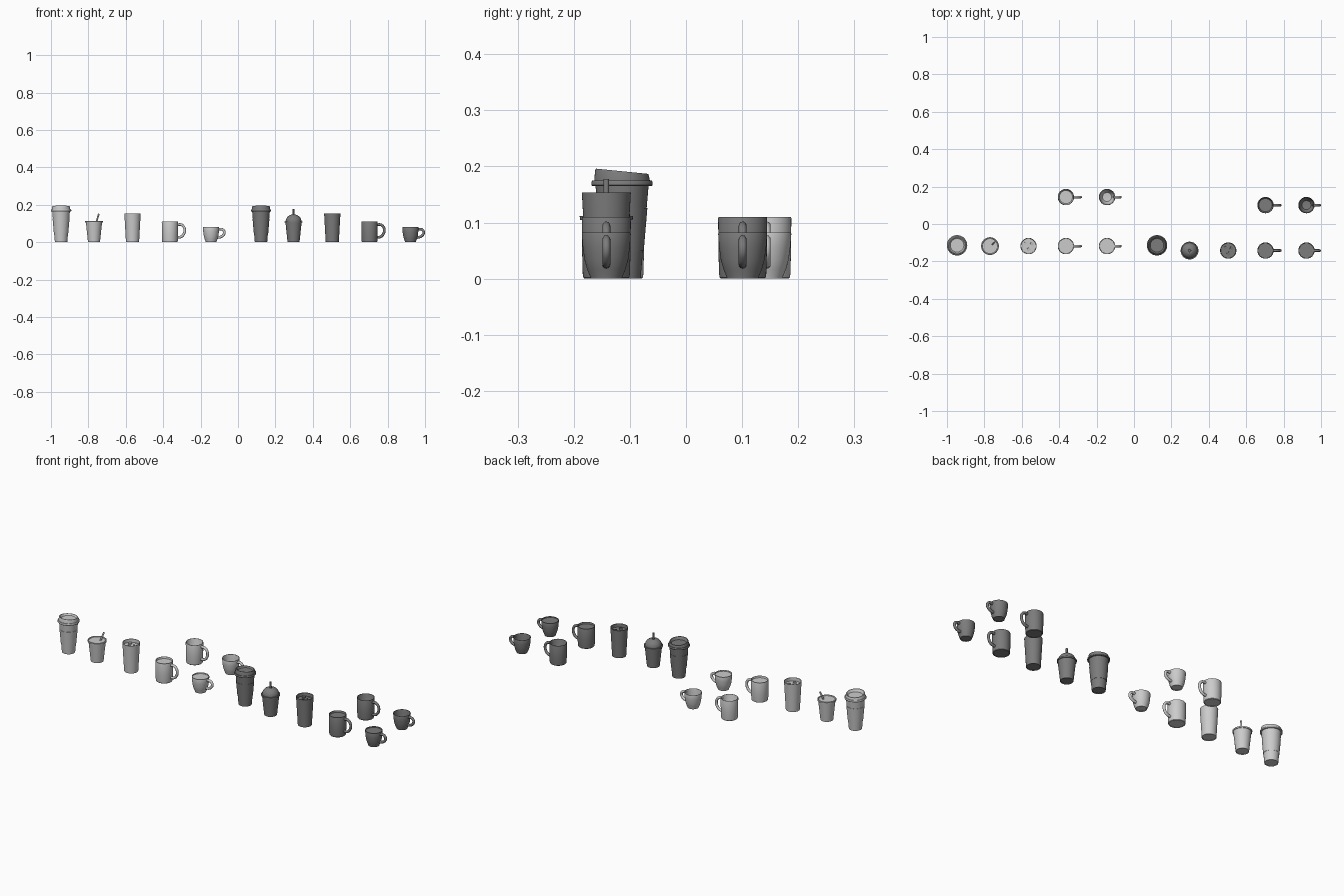
import bpy, bmesh, math
from mathutils import Vector, Matrix

if "Cube" in bpy.data.objects:
    bpy.data.objects.remove(bpy.data.objects["Cube"])

SEG = 48
dark = bpy.data.materials.new("dark_grey")
dark.diffuse_color = (0.2, 0.2, 0.2, 1)
dark.use_nodes = True
dark.node_tree.nodes["Principled BSDF"].inputs["Base Color"].default_value = dark.diffuse_color


def finish(ob, loc, mat, angle=35):
    ob.location = loc
    if mat:
        ob.data.materials.append(mat)
    bpy.ops.object.select_all(action='DESELECT')
    ob.select_set(True)
    bpy.context.view_layer.objects.active = ob
    bpy.ops.object.shade_smooth_by_angle(angle=math.radians(angle))
    return ob


def revolve(name, profile, loc, mat, closed=False):
    """Spin an (r, z) profile round the z axis."""
    bm = bmesh.new()
    pts = [bm.verts.new((r, 0, z)) for r, z in profile]
    pairs = list(zip(pts, pts[1:])) + ([(pts[-1], pts[0])] if closed else [])
    edges = [bm.edges.new(p) for p in pairs]
    bmesh.ops.spin(bm, geom=pts + edges, cent=(0, 0, 0), axis=(0, 0, 1),
                   angle=2 * math.pi, steps=SEG)
    bmesh.ops.remove_doubles(bm, verts=bm.verts, dist=1e-5)
    bmesh.ops.recalc_face_normals(bm, faces=bm.faces)
    me = bpy.data.meshes.new(name)
    bm.to_mesh(me)
    bm.free()
    ob = bpy.data.objects.new(name, me)
    bpy.context.collection.objects.link(ob)
    return finish(ob, loc, mat)


def tube(name, points, radius, loc, mat):
    """Round tube along a smooth path."""
    cu = bpy.data.curves.new(name, 'CURVE')
    cu.dimensions = '3D'
    cu.bevel_depth, cu.bevel_resolution, cu.resolution_u = radius, 4, 8
    cu.use_fill_caps = True
    sp = cu.splines.new('BEZIER')
    sp.bezier_points.add(len(points) - 1)
    for bp, p in zip(sp.bezier_points, points):
        bp.co = p
        bp.handle_left_type = bp.handle_right_type = 'AUTO'
    tmp = bpy.data.objects.new(name + "_path", cu)
    bpy.context.collection.objects.link(tmp)
    bpy.context.view_layer.update()
    me = bpy.data.meshes.new_from_object(tmp.evaluated_get(bpy.context.evaluated_depsgraph_get()))
    bpy.data.objects.remove(tmp)
    ob = bpy.data.objects.new(name, me)
    bpy.context.collection.objects.link(ob)
    return finish(ob, loc, mat)


def travel_cup(tag, loc, mat):
    revolve(tag + "_travel_cup", [(0, .003), (.030, .003), (.031, 0), (.033, 0), (.0475, .168),
                                  (.0455, .168), (.032, .006), (0, .006)], loc, mat)
    # cardboard sleeve
    revolve(tag + "_sleeve", [(.0373, .05), (.0387, .05), (.0452, .126), (.0438, .126)], loc, mat, True)
    # drinking lid, higher at the front
    lid = revolve(tag + "_travel_lid", [(.047, .165), (.053, .165), (.0545, .167), (.0545, .172),
                                        (.053, .175), (.0495, .175), (.048, .188), (.0465, .1915),
                                        (.043, .1915), (.040, .188), (.036, .181), (0, .181)], loc, mat)
    for v in lid.data.vertices:
        if v.co.z > .183:
            v.co.z -= v.co.y * .1


def cold_cup(tag, loc, mat):
    revolve(tag + "_cold_cup", [(0, .003), (.029, .003), (.030, 0), (.032, 0), (.0435, .109),
                                (.042, .109), (.031, .005), (0, .005)], loc, mat)


def flat_lid(tag, loc, mat):
    revolve(tag + "_flat_lid", [(.0435, .105), (.047, .105), (.0475, .112), (.045, .114),
                                (.042, .114), (.040, .110), (0, .110)], loc, mat)
    tube(tag + "_straw", [(.004, .003, .07), (.016, .012, .118), (.020, .016, .132),
                          (.026, .022, .151)], .0045, loc, mat)


def dome_lid(tag, loc, mat):
    dome = [(.042 * math.cos(a), .112 + .037 * math.sin(a))
            for a in (math.radians(d) for d in range(0, 80, 8))]
    revolve(tag + "_dome_lid", [(.0435, .105), (.047, .105), (.0475, .112)] + dome +
            [(.007, .146)], loc, mat)
    tube(tag + "_straw", [(0, 0, .06), (0, 0, .12), (0, 0, .178)], .0052, loc, mat)


def tumbler(tag, loc, mat):
    revolve(tag + "_tumbler", [(0, .003), (.032, .003), (.033, 0), (.035, 0), (.0437, .154),
                               (.041, .154), (.033, .006), (0, .006)], loc, mat)
    revolve(tag + "_tumbler_drink", [(.0398, .136), (0, .136)], loc, mat)
    # ice cubes floating in the drink
    for i, (x, y, rot) in enumerate([(-.016, .014, 20), (.017, .013, 65), (.001, -.017, 40)]):
        bpy.ops.mesh.primitive_cube_add(size=.016)
        ob = bpy.context.object
        ob.name = f"{tag}_ice_cube_{i + 1}"
        ob.data.transform(Matrix.Rotation(math.radians(rot), 4, Vector((.2, .1, 1))))
        finish(ob, Vector(loc) + Vector((x, y, .134)), mat)


def handled_cup(name, outer, inner, grip, fill, loc, mat):
    revolve(name, outer + inner, loc, mat)
    tube(name + "_handle", [(x, 0, z) for x, z in grip], .007, loc, mat)
    if fill:
        revolve(name + "_drink", [(.0405, fill), (0, fill)], loc, mat)


def mug(tag, loc, mat, full):
    handled_cup(tag + "_mug",
                [(0, .002), (.036, .002), (.037, 0), (.039, 0), (.041, .002), (.042, .008),
                 (.0432, .05), (.0437, .108), (.043, .110)],
                [(.041, .110), (.040, .108), (.039, .012), (.035, .006), (0, .006)],
                [(.039, .094), (.062, .093), (.076, .079), (.079, .062), (.074, .044),
                 (.061, .030), (.038, .025)], .100 if full else 0, loc, mat)


def small_cup(tag, loc, mat, full):
    handled_cup(tag + "_small_cup",
                [(0, .002), (.024, .002), (.025, 0), (.028, 0), (.0285, .003), (.034, .016),
                 (.039, .034), (.042, .056), (.0437, .080), (.043, .082)],
                [(.041, .082), (.040, .078), (.039, .056), (.036, .036), (.031, .019),
                 (.024, .008), (0, .006)],
                [(.038, .068), (.055, .070), (.067, .063), (.071, .051), (.064, .037),
                 (.050, .028), (.032, .025)], .0765 if full else 0, loc, mat)


# light set on the left, dark set on the right
sets = [("light", None, -.946, -.770, -.564, -.364, -.144, -.118, .144, flat_lid),
        ("dark", dark, .123, .297, .504, .703, .922, -.142, .101, dome_lid)]
for tag, mat, x1, x2, x3, x4, x5, front, back, lid in sets:
    travel_cup(tag, (x1, -.114, 0), mat)
    cold_cup(tag, (x2, front, 0), mat)
    lid(tag, (x2, front, 0), mat)
    tumbler(tag, (x3, front, 0), mat)
    for row, y, full in (("full", front, True), ("empty", back, False)):
        mug(f"{tag}_{row}", (x4, y, 0), mat, full)
        small_cup(f"{tag}_{row}", (x5, y, 0), mat, full)
